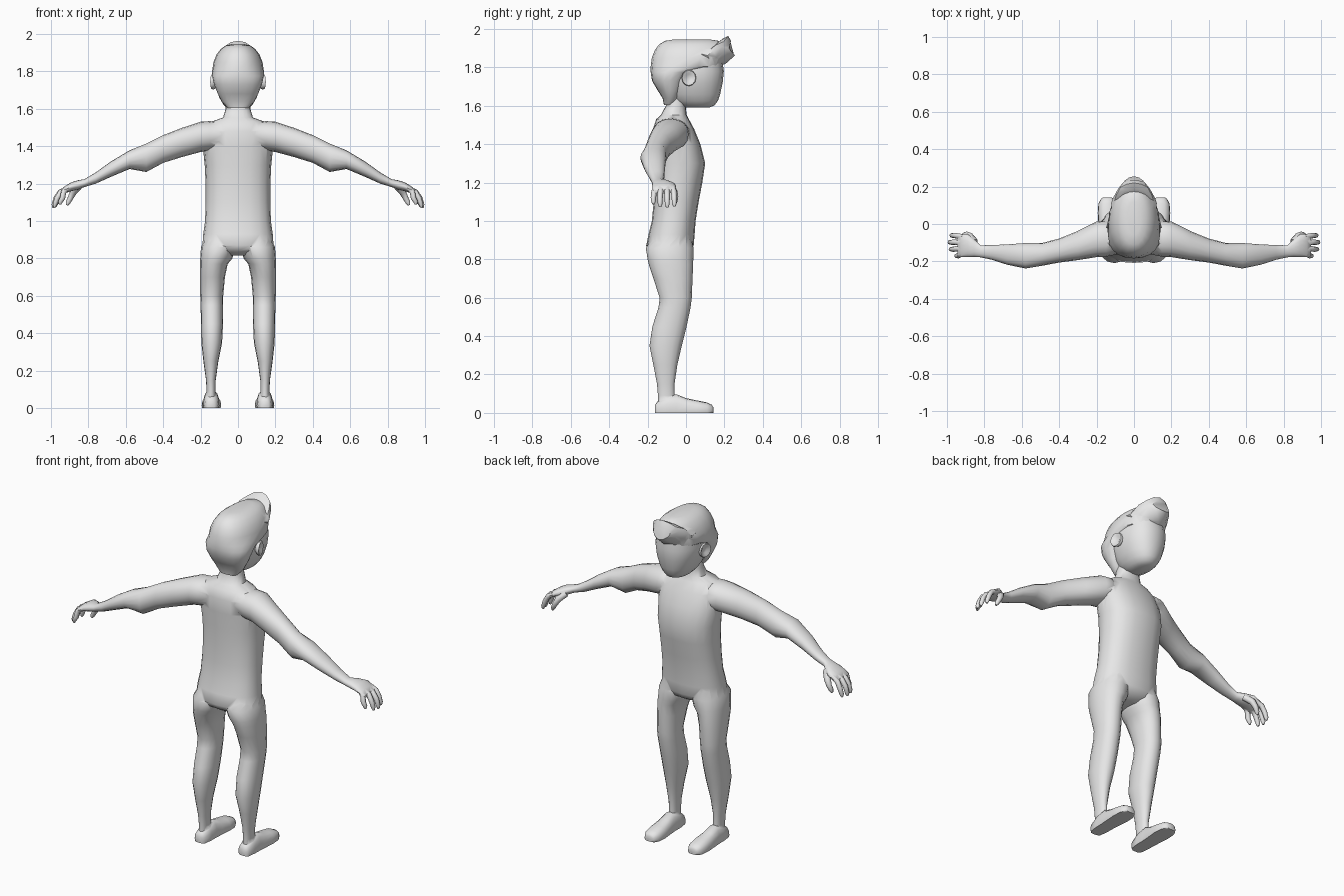
import bpy, bmesh, math
from mathutils import Vector

grey = bpy.data.materials.new("plain_grey")
grey.diffuse_color = (0.8, 0.8, 0.8, 1)


def loft(name, rings, n=16, e=2.0, side=1, shape=None):
    """Skin rings of (centre, u axis, v axis); e squares off the section; side=-1 mirrors."""
    bm = bmesh.new()
    loops = []
    for c, u, v in rings:
        loop = []
        for i in range(n):
            a = 2 * math.pi * i / n
            ca, sa = math.cos(a), math.sin(a)
            p = (Vector(c) + Vector(u) * math.copysign(abs(ca) ** (2 / e), ca)
                 + Vector(v) * math.copysign(abs(sa) ** (2 / e), sa))
            if shape:
                p = shape(p)
            p.x *= side
            loop.append(bm.verts.new(p))
        loops.append(loop)
    for a, b in zip(loops, loops[1:]):
        for i in range(n):
            j = (i + 1) % n
            bm.faces.new((a[i], a[j], b[j], b[i]))
    bm.faces.new(loops[0])
    bm.faces.new(loops[-1])
    bmesh.ops.recalc_face_normals(bm, faces=bm.faces)
    me = bpy.data.meshes.new(name)
    bm.to_mesh(me)
    bm.free()
    me.materials.append(grey)
    ob = bpy.data.objects.new(name, me)
    bpy.context.collection.objects.link(ob)
    return ob


def level(z, y0, y1, x1, x0=None):
    """Horizontal ring from its extents."""
    x0 = -x1 if x0 is None else x0
    return (((x0 + x1) / 2, (y0 + y1) / 2, z), ((x1 - x0) / 2, 0, 0), (0, (y1 - y0) / 2, 0))


def tube(name, path, radii, side):
    """Thin rounded limb along a path."""
    pts = [Vector(p) for p in path]
    rings = []
    for i, p in enumerate(pts):
        t = (pts[min(i + 1, len(pts) - 1)] - pts[max(i - 1, 0)]).normalized()
        v = t.cross(Vector((0, 1, 0))).normalized()
        u = v.cross(t)
        rings.append((p, u * radii[i], v * radii[i]))
    return loft(name, rings, n=8, side=side)


def activate(ob):
    bpy.ops.object.select_all(action='DESELECT')
    ob.select_set(True)
    bpy.context.view_layer.objects.active = ob


def fuse(base, parts):
    """Weld overlapping parts into one skin."""
    activate(base)
    for p in parts:
        m = base.modifiers.new("weld", 'BOOLEAN')
        m.operation, m.solver, m.object = 'UNION', 'EXACT', p
        bpy.ops.object.modifier_apply(modifier=m.name)
        bpy.data.objects.remove(p)


def smooth(ob, angle=50):
    activate(ob)
    bpy.ops.object.shade_smooth_by_angle(angle=math.radians(angle))


# Torso and neck
body = loft("body", [level(*r) for r in (
    (0.815, -0.15, -0.02, 0.06), (0.84, -0.19, 0.025, 0.15), (0.87, -0.208, 0.04, 0.19),
    (0.93, -0.195, 0.045, 0.186), (1.0, -0.178, 0.05, 0.176), (1.1, -0.168, 0.066, 0.173),
    (1.2, -0.165, 0.085, 0.173), (1.3, -0.166, 0.1, 0.178), (1.4, -0.17, 0.075, 0.188),
    (1.48, -0.172, 0.042, 0.185), (1.53, -0.155, 0.015, 0.145), (1.553, -0.13, 0.003, 0.08),
    (1.6, -0.105, -0.002, 0.066), (1.68, -0.1, 0.0, 0.062))], n=20, e=2.35)

parts = []
for s, tag in ((1, "right"), (-1, "left")):
    # Legs
    parts.append(loft(tag + "_leg", [level(*r) for r in (
        (0.93, -0.16, 0.02, 0.165, 0.03), (0.86, -0.209, 0.039, 0.198, 0.012),
        (0.8, -0.2, 0.038, 0.202, 0.03), (0.77, -0.193, 0.037, 0.203, 0.055),
        (0.7, -0.17, 0.034, 0.203, 0.07), (0.6, -0.137, 0.03, 0.202, 0.079),
        (0.55, -0.143, 0.024, 0.2, 0.08), (0.45, -0.175, 0.003, 0.198, 0.08),
        (0.35, -0.19, -0.022, 0.196, 0.085), (0.25, -0.17, -0.045, 0.185, 0.105),
        (0.15, -0.151, -0.06, 0.171, 0.119), (0.09, -0.146, -0.06, 0.168, 0.12),
        (0.03, -0.146, -0.06, 0.168, 0.12))], e=2.15, side=s))

    # Feet with flat soles
    def sole(p):
        p.z = max(p.z, 0.0)
        return p
    parts.append(loft(tag + "_foot", [
        (((a + b) / 2, y, 0.012), ((b - a) / 2, 0, 0), (0, 0, h - 0.012)) for y, a, b, h in (
            (-0.162, 0.125, 0.165, 0.04), (-0.15, 0.108, 0.178, 0.058), (-0.1, 0.1, 0.185, 0.088),
            (-0.05, 0.1, 0.186, 0.097), (0.0, 0.096, 0.19, 0.077), (0.06, 0.09, 0.194, 0.064),
            (0.11, 0.094, 0.19, 0.054), (0.135, 0.108, 0.176, 0.042), (0.142, 0.12, 0.165, 0.03))],
        e=2.5, side=s, shape=sole))

    # Arm from shoulder to palm
    parts.append(loft(tag + "_arm", [
        ((x, y, z), (0, hy, 0), (0, 0, hz)) for x, y, z, hy, hz in (
            (0.08, -0.085, 1.46, 0.075, 0.065), (0.15, -0.08, 1.455, 0.095, 0.079),
            (0.2, -0.082, 1.45, 0.095, 0.081), (0.3, -0.115, 1.42, 0.078, 0.078),
            (0.4, -0.142, 1.385, 0.064, 0.074), (0.49, -0.162, 1.338, 0.061, 0.076),
            (0.58, -0.17, 1.328, 0.068, 0.05), (0.68, -0.163, 1.277, 0.054, 0.041),
            (0.76, -0.152, 1.23, 0.039, 0.03), (0.82, -0.146, 1.203, 0.032, 0.021),
            (0.855, -0.128, 1.193, 0.048, 0.025), (0.89, -0.115, 1.184, 0.062, 0.024),
            (0.925, -0.115, 1.168, 0.062, 0.019), (0.945, -0.115, 1.155, 0.058, 0.013))],
        e=2.15, side=s))

    # Fingers and thumb
    for k, (y0, y1, reach) in enumerate(((-0.067, -0.061, 0.99), (-0.099, -0.098, 1.0),
                                         (-0.13, -0.135, 0.994), (-0.161, -0.17, 0.965))):
        d = reach - 1.0
        parts.append(tube(f"{tag}_finger_{k}", (
            (0.915, y0, 1.172), (0.95 + d / 2, (y0 + y1) / 2, 1.155), (0.973 + d, y1, 1.122),
            (0.985 + d, y1, 1.085 - d / 2), (0.987 + d, y1, 1.07 - d / 2)),
            (0.013, 0.0145, 0.014, 0.012, 0.006), s))
    parts.append(tube(tag + "_thumb", (
        (0.85, -0.095, 1.185), (0.88, -0.063, 1.155), (0.895, -0.055, 1.125),
        (0.908, -0.058, 1.1), (0.914, -0.06, 1.085)), (0.018, 0.019, 0.015, 0.013, 0.006), s))

fuse(body, parts)
smooth(body)

# Face and skull
head = loft("head", [level(*r) for r in (
    (1.59, 0.0, 0.12, 0.035), (1.602, -0.04, 0.148, 0.06), (1.625, -0.075, 0.166, 0.08),
    (1.66, -0.1, 0.178, 0.1), (1.72, -0.12, 0.191, 0.12), (1.78, -0.13, 0.197, 0.128),
    (1.87, -0.12, 0.185, 0.11))], n=20, e=2.25)

# Hair cap running from nape to crown
hair = loft("hair", [level(*r) for r in (
    (1.605, -0.115, -0.055, 0.055), (1.64, -0.122, -0.035, 0.088), (1.68, -0.148, -0.015, 0.108),
    (1.73, -0.177, 0.01, 0.128), (1.775, -0.184, 0.05, 0.138), (1.805, -0.184, 0.185, 0.138),
    (1.85, -0.178, 0.205, 0.131), (1.89, -0.162, 0.205, 0.115), (1.92, -0.14, 0.195, 0.092),
    (1.938, -0.11, 0.17, 0.066), (1.946, -0.06, 0.12, 0.035))], n=20, e=2.2)


# Upswept fringe with swept-back sides
def sweep(p):
    p.y -= 6.0 * p.x * p.x * max(0, p.y - 0.08) / 0.15
    return p


fringe = loft("fringe", [
    ((0, 0.08, 1.87), (0.12, 0, 0), (0, 0, 0.06)),
    ((0, 0.16, 1.862), (0.122, 0, 0), (0, 0, 0.064)),
    ((0, 0.2, 1.885), (0.112, 0, 0), (0, -0.008, 0.065)),
    ((0, 0.232, 1.908), (0.085, 0, 0), (0, -0.012, 0.056)),
    ((0, 0.245, 1.9), (0.055, 0, 0), (0, -0.01, 0.036))], n=12, e=1.8, shape=sweep)
fuse(hair, [fringe])
smooth(head)
smooth(hair, 40)

# Ears with a shallow bowl
for s, tag in ((1, "right"), (-1, "left")):
    ear = loft(tag + "_ear", [
        ((x, 0.015, 1.745), (-0.25 * r, r, 0), (0, 0, r * 1.12)) for x, r in (
            (0.105, 0.02), (0.12, 0.032), (0.133, 0.038), (0.14, 0.035),
            (0.138, 0.025), (0.131, 0.016))], n=12, side=s)
    smooth(ear)
